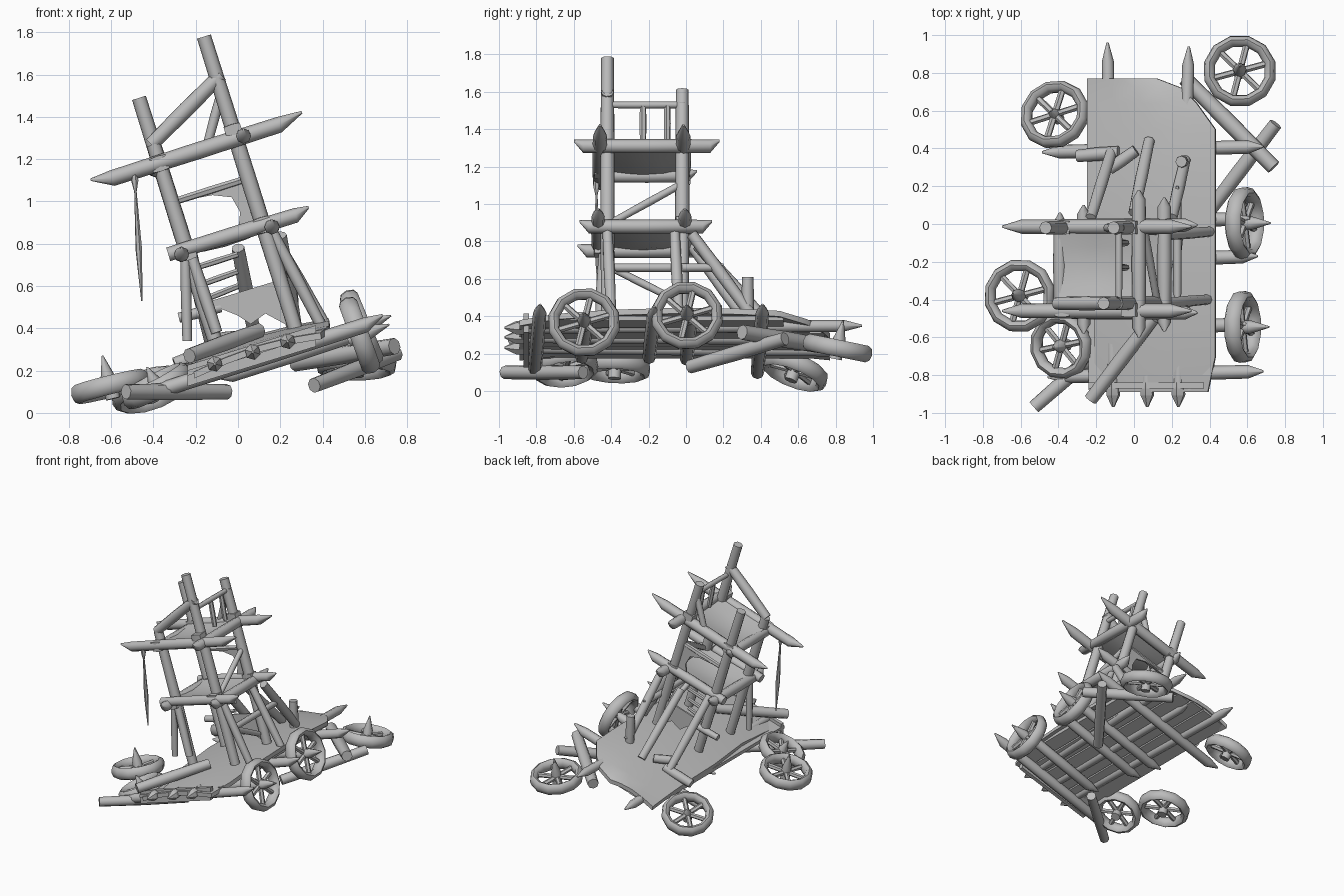
import bpy, bmesh, math
from mathutils import Vector as V

cube = bpy.data.objects.get("Cube")
if cube:
    bpy.data.objects.remove(cube)

wood = bpy.data.materials.new("weathered_grey")
wood.use_nodes = True
wood.diffuse_color = (0.5, 0.5, 0.5, 1)
wood.node_tree.nodes["Principled BSDF"].inputs["Base Color"].default_value = (0.5, 0.5, 0.5, 1)


def finish(name, bm, smooth=True):
    bmesh.ops.recalc_face_normals(bm, faces=bm.faces[:])
    me = bpy.data.meshes.new(name)
    bm.to_mesh(me)
    bm.free()
    me.materials.append(wood)
    ob = bpy.data.objects.new(name, me)
    bpy.context.collection.objects.link(ob)
    bpy.ops.object.select_all(action="DESELECT")
    ob.select_set(True)
    bpy.context.view_layer.objects.active = ob
    if smooth:
        bpy.ops.object.shade_smooth_by_angle(angle=math.radians(50))
    return ob


def tube(bm, a, b, rings, sides=8):
    """Skin circles of (position along a-b, radius, upward shift) into a closed log."""
    a, b = V(a), V(b)
    d = (b - a).normalized()
    u = d.orthogonal().normalized()
    w = d.cross(u)
    up = V((0, 0, 1)) - d * d.z
    loops = []
    for t, r, lift in rings:
        c = a.lerp(b, t) + up * lift
        loops.append([bm.verts.new(c + r * (u * math.cos(k * math.tau / sides) + w * math.sin(k * math.tau / sides)))
                      for k in range(sides)])
    for p, q in zip(loops, loops[1:]):
        for k in range(sides):
            bm.faces.new((p[k - 1], p[k], q[k], q[k - 1]))
    bm.faces.new(loops[0])
    bm.faces.new(loops[-1])


def log(name, a, b, r=0.037, tip_a=0, tip_b=0, sides=8, lift=0):
    """Log with optional sharpened ends, cut aslant when lifted."""
    n = (V(b) - V(a)).length
    rings = [(0, 0.006, lift), (tip_a / n, r, 0)] if tip_a else [(0, r * 0.95, 0)]
    rings += [(0.5, r * 1.06, 0)]
    rings += [(1 - tip_b / n, r, 0), (1, 0.006, lift)] if tip_b else [(1, r * 0.95, 0)]
    bm = bmesh.new()
    tube(bm, a, b, rings, sides)
    return finish(name, bm)


def wheel(name, c, normal, radius=0.165, spike=0.15):
    """Rim, six spokes, hub and a sharpened axle end."""
    c, n = V(c), V(normal).normalized()
    u = n.orthogonal().normalized()
    w = n.cross(u)
    bm = bmesh.new()
    rim, segs, minor = [], 12, 8
    for i in range(segs):
        a = i * math.tau / segs
        d = u * math.cos(a) + w * math.sin(a)
        rim.append([bm.verts.new(c + d * (radius + 0.03 * math.cos(k * math.tau / minor))
                                 + n * 0.045 * math.sin(k * math.tau / minor)) for k in range(minor)])
    for i in range(segs):
        for k in range(minor):
            bm.faces.new((rim[i - 1][k - 1], rim[i][k - 1], rim[i][k], rim[i - 1][k]))
    for i in range(6):
        a = (i + 0.5) * math.tau / 6
        tube(bm, c, c + (u * math.cos(a) + w * math.sin(a)) * radius, [(0, 0.018, 0), (1, 0.018, 0)], 6)
    tube(bm, c - n * 0.06, c + n * spike, [(0, 0.035, 0), (0.5, 0.035, 0), (1, 0.004, 0)])
    return finish(name, bm)


def prism(name, pts, offset):
    """Flat outline thickened along an offset vector."""
    bm = bmesh.new()
    thicken(bm, [bm.faces.new([bm.verts.new(p) for p in pts])], offset)
    return finish(name, bm, False)


def thicken(bm, faces, offset):
    ext = bmesh.ops.extrude_face_region(bm, geom=faces)["geom"]
    moved = [e for e in ext if isinstance(e, bmesh.types.BMVert)]
    bmesh.ops.translate(bm, vec=offset, verts=moved)


def deck(x):
    return 0.25 + 0.31 * x


def post_x(side, z):
    return (0.396 if side else -0.002) - 0.313 * z


# Tilted deck: gently domed skin on a clipped outline
bm = bmesh.new()
grid = []
for y in (-0.89, -0.7, -0.4, 0, 0.3, 0.5, 0.64, 0.72, 0.77):
    x1 = 0.39 if y < -0.8 else 0.43 if y <= 0.5 else 0.33 if y < 0.7 else 0.25 if y < 0.75 else 0.12
    x0 = -0.21 if y < -0.3 else -0.25
    drop = 0.05 * (y / 0.85) ** 2
    grid.append([bm.verts.new((x, y, deck(x) + 0.063 - drop + 0.03 * math.sin(math.pi * k / 4)))
                 for k in range(5) for x in [x0 + (x1 - x0) * k / 4]])
for p, q in zip(grid, grid[1:]):
    for k in range(4):
        bm.faces.new((p[k], p[k + 1], q[k + 1], q[k]))
thicken(bm, bm.faces[:], (0.005, 0, -0.03))
finish("deck_skin", bm)

# Planks forming the flat underside, with narrow gaps
for i, back in enumerate((0.76, 0.76, 0.76, 0.74, 0.66, 0.52)):
    x = -0.24 + i * 0.11
    front = -0.8 if i == 5 else -0.88
    prism("deck_plank", [(x + dx, front, deck(x + dx) + dz)
                         for dx, dz in ((0, 0), (0.1, 0), (0.1, 0.025), (0, 0.025))], (0, back - front, 0))
prism("front_board", [(x, -0.87, deck(x) + dz)
                      for x, dz in ((-0.24, -0.05), (0.37, -0.05), (0.37, 0.05), (-0.24, 0.05))], (0, 0.03, 0))

# Long beams within the deck, with square pegs at the front and spikes behind
for x, back, shift in ((-0.11, 0.96, -0.03), (0.07, 0.72, 0), (0.235, 0.94, 0.055)):
    z = deck(x) + 0.016
    log("long_beam", (x, -0.88, z), (x + shift, back, deck(x + shift) + 0.01), 0.032, 0, 0.1)
    log("front_peg", (x, -0.97, z), (x, -0.84, z), 0.036, 0.06, 0, sides=6)

# Cross axles
for y, x0, x1, sink in ((-0.8, -0.45, 0.69, 0.03), (-0.55, -0.12, 0.6, 0.06), (-0.19, -0.22, 0.66, 0.03),
                        (0.01, -0.25, 0.62, 0.03), (0.39, -0.48, 0.69, 0.03)):
    log("axle", (x0, y - 0.01, deck(x0) - sink), (x1, y + 0.02, deck(x1) - sink + 0.01), 0.036, 0.09, 0.09, lift=0.02)

# Wheels: two still mounted, four fallen
wheel("mounted_wheel_rear", (0.585, 0.005, 0.403), (0.92, 0, 0.38))
wheel("mounted_wheel_front", (0.575, -0.545, 0.367), (0.94, 0, 0.34))
wheel("fallen_wheel_back_left", (0.56, 0.81, 0.23), (0, 0.2, 0.98))
wheel("fallen_wheel_back_right", (-0.42, 0.58, 0.11), (-0.3, 0.35, 0.88), 0.16, 0.06)
wheel("fallen_wheel_side", (-0.605, -0.38, 0.125), (-0.24, 0.05, 0.97))
wheel("fallen_wheel_front", (-0.385, -0.645, 0.128), (-0.45, -0.1, 0.87), 0.15, 0.1)

# Loose logs around the deck
log("loose_log_front", (-0.53, -0.97, 0.1), (-0.05, -0.55, 0.1), 0.038)
log("loose_log_on_deck", (-0.23, -0.93, 0.27), (0.1, -0.5, 0.39), 0.038)
log("loose_log_back", (0.27, 0.77, 0.235), (0.74, 0.3, 0.315), 0.042)
log("loose_log_side", (0.36, 0.02, 0.13), (0.75, 0.53, 0.28), 0.038)

# Leaning tower posts: (left side?, depth, top height)
for side, y, top in ((1, -0.42, 1.78), (1, -0.02, 1.61), (0, -0.42, 1.27), (0, -0.02, 1.49)):
    low = 0.36 if side else 0.26
    log("tower_post", (post_x(side, low), y, low), (post_x(side, top), y, top), 0.036)

# Sharpened beams across the tower, with square binding collars at each post
for y, sy in ((-0.44, -0.05), (-0.03, 0.04)):
    log("upper_cross_beam", (-0.69, y + sy * 0.4, 1.08), (0.31, y + sy * 0.4, 1.40), 0.038, 0.1, 0.12, lift=0.025)
    log("lower_cross_beam", (-0.33, y + sy * 0.6, 0.75), (0.34, y + sy * 0.6, 0.955), 0.035, 0, 0.07, lift=0.02)
    for side, z in ((1, 1.33), (0, 1.18), (1, 0.89), (0, 0.76)):
        x = post_x(side, z)
        log("collar", (x - 0.038, y + sy * 0.3, z - 0.012), (x + 0.038, y + sy * 0.3, z + 0.012), 0.05, sides=4)

# Beams running along the tower sides
for side, z, y0, y1, r in ((1, 1.31, -0.6, 0.18, 0.036), (1, 0.88, -0.57, 0.14, 0.036), (0, 1.15, -0.48, 0.06, 0.034),
                           (0, 0.75, -0.58, 0.1, 0.036), (1, 0.66, -0.42, 0.2, 0.022)):
    x = post_x(side, z) + (0.04 if side else -0.03)
    log("side_beam", (x, y0, z), (x, y1, z), r, 0.05, 0.05, lift=0.8 * r)

# Braces
for a, b, r in (((-0.41, -0.42, 1.27), (-0.08, -0.42, 1.6), 0.036),
                ((-0.15, -0.02, 1.25), (-0.07, -0.02, 1.55), 0.022),
                ((-0.08, -0.42, 1.53), (-0.08, 0, 1.53), 0.018),
                ((0.12, -0.4, 0.9), (0.05, 0, 1.12), 0.02),
                ((0.2, -0.4, 0.66), (0.24, -0.08, 0.5), 0.02),
                ((0.2, 0.03, 0.84), (0.27, 0.34, 0.42), 0.032),
                ((-0.23, 0.03, 0.78), (-0.12, 0.38, 0.3), 0.032),
                ((0.0, 0.06, 0.78), (0.08, 0.44, 0.36), 0.032),
                ((-0.13, 0.29, 0.34), (0.01, 0.39, 0.36), 0.032),
                ((0.16, -0.06, 0.85), (0.41, -0.04, 0.42), 0.028),
                ((0.16, -0.42, 0.86), (0.39, -0.4, 0.42), 0.028),
                ((-0.25, -0.44, 0.75), (-0.24, -0.44, 0.34), 0.024),
                ((-0.22, -0.44, 0.74), (-0.1, -0.46, 0.38), 0.028),
                ((0.26, 0.33, 0.36), (0.25, 0.33, 0.61), 0.032),
                ((-0.28, 0.0, 0.45), (-0.08, 0.0, 0.5), 0.025),
                ((-0.3, 0.36, 0.23), (-0.08, 0.38, 0.31), 0.034)):
    log("brace", a, b, r)
for y in (-0.23, -0.1):
    log("top_slat", (-0.04, y, 1.33), (-0.08, y, 1.53), 0.018, sides=6)

# Broken rungs on the low side, and a rail at mid height
for z in (0.55, 0.62, 0.7):
    log("rung", (post_x(0, z), -0.03, z - 0.02), (0.0, -0.03, z + 0.05), 0.015, sides=6)
log("mid_rail", (-0.3, -0.02, 1.0), (0.05, -0.02, 1.11), 0.018, sides=6)

# Sagging floors
for name, x0, x1, z0, z1 in (("upper_floor", -0.4, 0.0, 1.17, 1.3), ("lower_floor", -0.26, 0.13, 0.77, 0.88)):
    bm = bmesh.new()
    rows = [[bm.verts.new((x0 + (x1 - x0) * i / 4, -0.42 + 0.1 * j, z0 + (z1 - z0) * i / 4
                           - 0.04 * math.sin(math.pi * j / 4) * math.sin(math.pi * (i + 1) / 6)))
             for j in range(5)] for i in range(5)]
    for p, q in zip(rows, rows[1:]):
        for j in range(4):
            bm.faces.new((p[j], p[j + 1], q[j + 1], q[j]))
    thicken(bm, bm.faces[:], (0, 0, 0.02))
    finish(name, bm)

# Torn rear wall pieces
prism("torn_wall", [(x, -0.02, z) for x, z in ((-0.16, 0.52), (0.2, 0.63), (0.26, 0.4), (0.13, 0.47), (0.06, 0.42),
                                              (0.0, 0.46), (-0.1, 0.5))], (0, 0.012, 0))
prism("arched_wall", [(x, -0.02, z) for x, z in ((-0.28, 1.0), (0.04, 1.1), (0.11, 0.87), (0.0, 0.84), (0.01, 0.95),
                                                (-0.03, 1.02), (-0.12, 1.03))], (0, 0.012, 0))

# Hook and hanging rope
bm = bmesh.new()
tube(bm, (-0.49, -0.48, 1.13), (-0.455, -0.47, 0.53),
     [(0, 0.012, 0), (0.05, 0.018, 0), (0.14, 0.006, 0), (0.6, 0.016, 0), (1, 0.003, 0)], 6)
finish("hanging_rope", bm)
